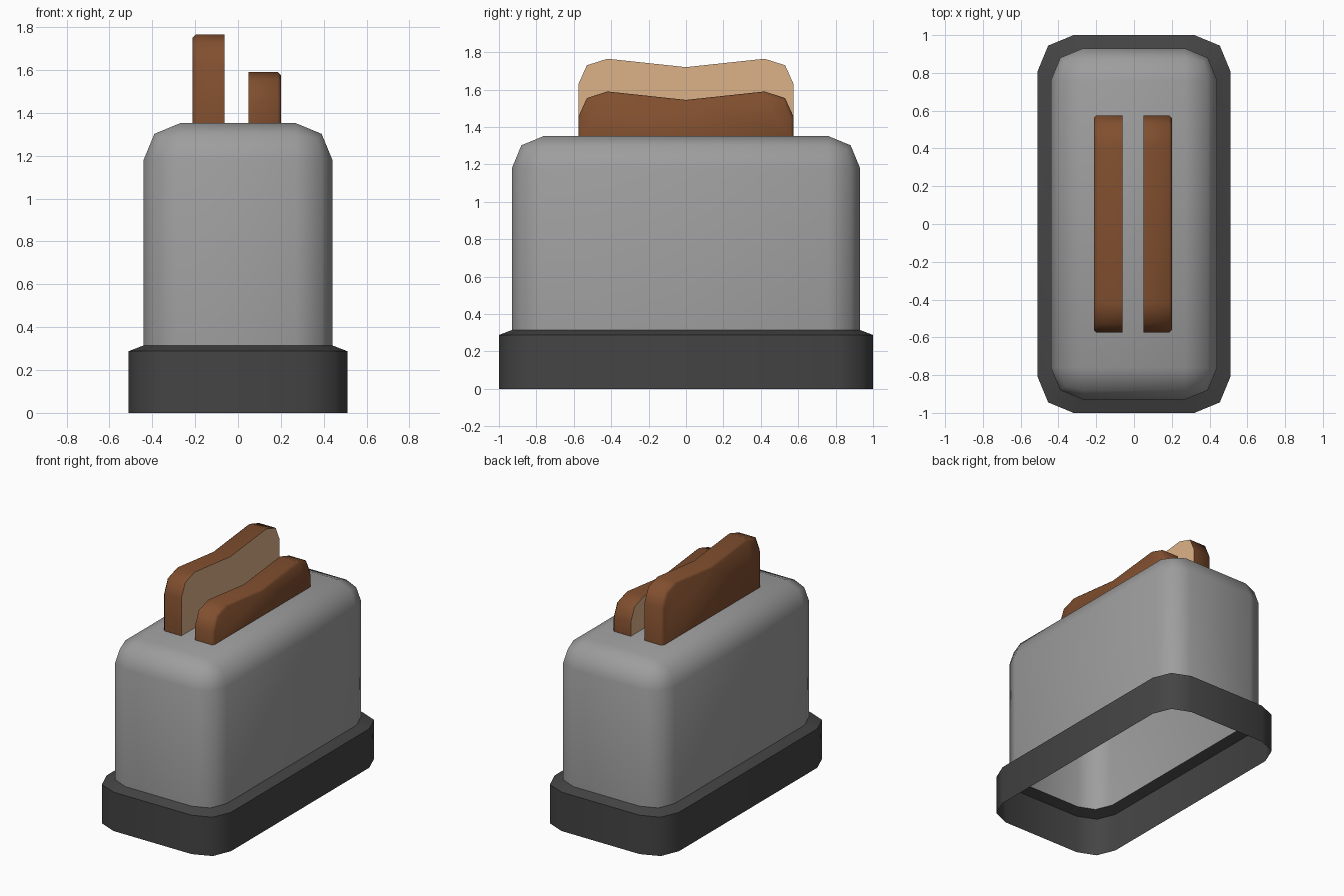
import bpy, bmesh, math

if "Cube" in bpy.data.objects:
    bpy.data.objects.remove(bpy.data.objects["Cube"])


def material(name, rgb):
    m = bpy.data.materials.new(name)
    m.diffuse_color = (*rgb, 1)
    m.use_nodes = True
    m.node_tree.nodes["Principled BSDF"].inputs["Base Color"].default_value = m.diffuse_color
    return m


STEEL = material("grey steel", (0.34, 0.34, 0.34))
DARK = material("dark plastic", (0.058, 0.058, 0.058))
CRUST = material("brown crust", (0.22, 0.078, 0.028))
CRUMB = material("tan crumb", (0.72, 0.45, 0.25))


def finish(bm, name, mats, angle=50):
    me = bpy.data.meshes.new(name)
    bm.to_mesh(me)
    bm.free()
    ob = bpy.data.objects.new(name, me)
    bpy.context.collection.objects.link(ob)
    for m in mats:
        me.materials.append(m)
    bpy.ops.object.select_all(action='DESELECT')
    ob.select_set(True)
    bpy.context.view_layer.objects.active = ob
    bpy.ops.object.shade_smooth_by_angle(angle=math.radians(angle))
    return ob


def bridge(bm, a, b):
    n = len(a)
    return [bm.faces.new((a[i], a[(i + 1) % n], b[(i + 1) % n], b[i])) for i in range(n)]


def rounded_ring(bm, hx, hy, r, z):
    # rectangle outline with two-segment round corners
    ring = []
    for k, (sx, sy) in enumerate([(1, 1), (-1, 1), (-1, -1), (1, -1)]):
        for j in range(3):
            a = math.radians(90 * k + 45 * j)
            ring.append(bm.verts.new((sx * (hx - r) + r * math.cos(a),
                                      sy * (hy - r) + r * math.sin(a), z)))
    return ring


# base: open skirt with a sloping rim
bm = bmesh.new()
low = rounded_ring(bm, 0.51, 1.0, 0.19, 0)
mid = rounded_ring(bm, 0.51, 1.0, 0.19, 0.288)
rim = rounded_ring(bm, 0.44, 0.93, 0.17, 0.315)
bridge(bm, low, mid)
bridge(bm, mid, rim)
finish(bm, "base", [DARK])

# body: open-bottomed box, all other edges rounded
bm = bmesh.new()
bmesh.ops.create_cube(bm, size=1)
for v in bm.verts:
    v.co = (v.co.x * 0.88, v.co.y * 1.86, 1.352 if v.co.z > 0 else 0.315)
bmesh.ops.delete(bm, geom=[f for f in bm.faces if f.normal.z < -0.5], context='FACES')
bmesh.ops.bevel(bm, geom=[e for e in bm.edges if not e.is_boundary], offset=0.17,
                offset_type='OFFSET', segments=2, profile=0.5, affect='EDGES')
finish(bm, "body", [STEEL])


# bread slices: crumb on the inner face, crust elsewhere
def slice_of_bread(name, inner, outer, top):
    bm = bmesh.new()
    half = [(0.575, None), (0.575, -0.135), (0.53, -0.035), (0.42, 0)]
    pts = half + [(0, -0.045)] + [(-y, z) for y, z in reversed(half)]
    s = math.copysign(1, outer)
    rings = []
    for x, inset in ((inner, 0), (outer - s * 0.015, 0), (outer, 0.014)):
        rings.append([bm.verts.new((x, y * (1 - inset / 0.575),
                                    1.345 if z is None else top + z - inset))
                      for y, z in pts])
    bridge(bm, rings[0], rings[1])
    bridge(bm, rings[1], rings[2])
    crumb = bm.faces.new(rings[0])
    crust = bm.faces.new(rings[2])
    bmesh.ops.recalc_face_normals(bm, faces=bm.faces)
    crumb.material_index = 1
    bmesh.ops.triangulate(bm, faces=[crumb, crust])
    finish(bm, name, [CRUST, CRUMB])


slice_of_bread("left_slice", -0.062, -0.213, 1.765)
slice_of_bread("right_slice", 0.05, 0.201, 1.59)
